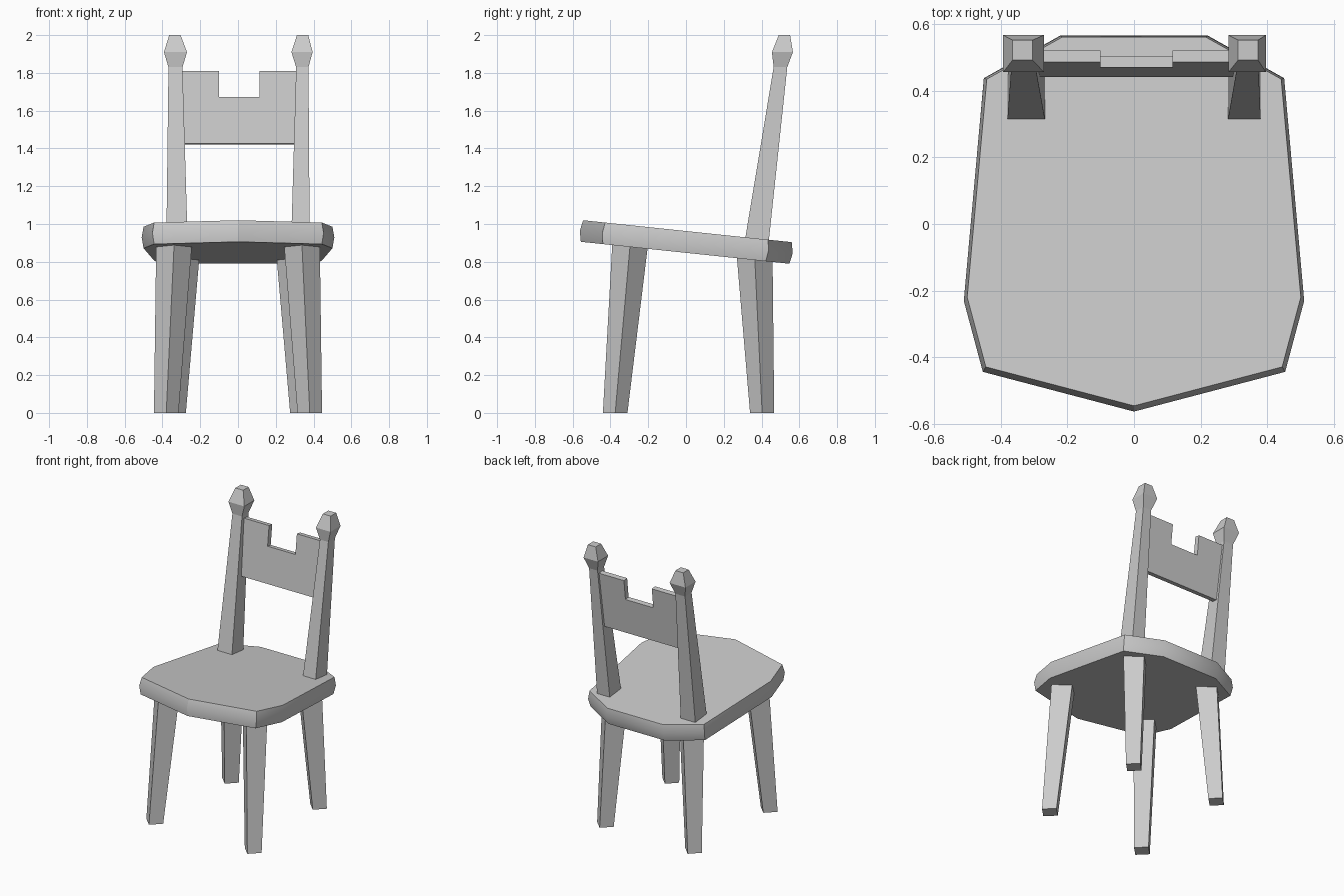
import bpy, bmesh, math

if "Cube" in bpy.data.objects:
    bpy.data.objects.remove(bpy.data.objects["Cube"])


def loft(name, rings):
    """Skin a stack of equal-length rings (lists of xyz) and cap both ends."""
    bm = bmesh.new()
    loops = [[bm.verts.new(p) for p in r] for r in rings]
    n = len(loops[0])
    for a, b in zip(loops, loops[1:]):
        for i in range(n):
            j = (i + 1) % n
            bm.faces.new((a[i], a[j], b[j], b[i]))
    bm.faces.new(loops[0][::-1])
    bm.faces.new(loops[-1])
    bmesh.ops.recalc_face_normals(bm, faces=bm.faces)
    me = bpy.data.meshes.new(name)
    bm.to_mesh(me)
    bm.free()
    ob = bpy.data.objects.new(name, me)
    bpy.context.collection.objects.link(ob)
    return ob


# Seat: tilted slab whose rim bulges slightly at mid height
half = [(0.453, -0.443), (0.51, -0.23), (0.45, 0.437), (0.22, 0.565)]
outline = [(0, -0.562)] + half + [(-x, y) for x, y in reversed(half)]
slope = 0.105


def seat_ring(offset, scale):
    return [(x * scale, y * scale + offset * slope,
             0.905 - slope * y * scale + offset) for x, y in outline]


seat = loft("seat", [seat_ring(-0.057, 0.98), seat_ring(0, 1), seat_ring(0.057, 0.98)])
bpy.context.view_layer.objects.active = seat
seat.select_set(True)
bpy.ops.object.shade_smooth_by_angle(angle=math.radians(29))
seat.select_set(False)


# Legs: tapered square bars turned 45 degrees, splayed outwards
def diamond(x, y, z, r):
    return [(x + r, y, z), (x, y + r, z), (x - r, y, z), (x, y - r, z)]


for side, s in (("left", -1), ("right", 1)):
    loft("front_leg_" + side, [diamond(s * 0.38, -0.375, 0, 0.065),
                               diamond(s * 0.338, -0.295, 0.90, 0.095)])
    loft("rear_leg_" + side, [diamond(s * 0.34, 0.403, 0, 0.064),
                              diamond(s * 0.298, 0.363, 0.84, 0.095)])


# Back posts: leaning tapered bars with a faceted finial
def rect(x0, x1, y0, y1, z):
    return [(x0, y0, z), (x1, y0, z), (x1, y1, z), (x0, y1, z)]


post_y = [(0.303, 0.433, 0.86), (0.464, 0.536, 1.83), (0.455, 0.566, 1.91), (0.491, 0.551, 2.0)]
post_x = {"left": [(-0.38, -0.265), (-0.368, -0.294), (-0.392, -0.27), (-0.364, -0.304)],
          "right": [(0.28, 0.38), (0.308, 0.373), (0.283, 0.395), (0.312, 0.372)]}
for side, xs in post_x.items():
    loft("back_post_" + side, [rect(*x, *y) for x, y in zip(xs, post_y)])

# Back rail: notched board leaning with the posts
profile = [(-0.32, 1.425), (0.33, 1.425), (0.33, 1.81), (0.115, 1.81),
           (0.115, 1.672), (-0.10, 1.672), (-0.10, 1.81), (-0.32, 1.81)]
loft("back_rail", [[(x, 0.44 + 0.117 * (z - 1.425) + d, z - 0.117 * d) for x, z in profile]
                   for d in (0, 0.035)])
